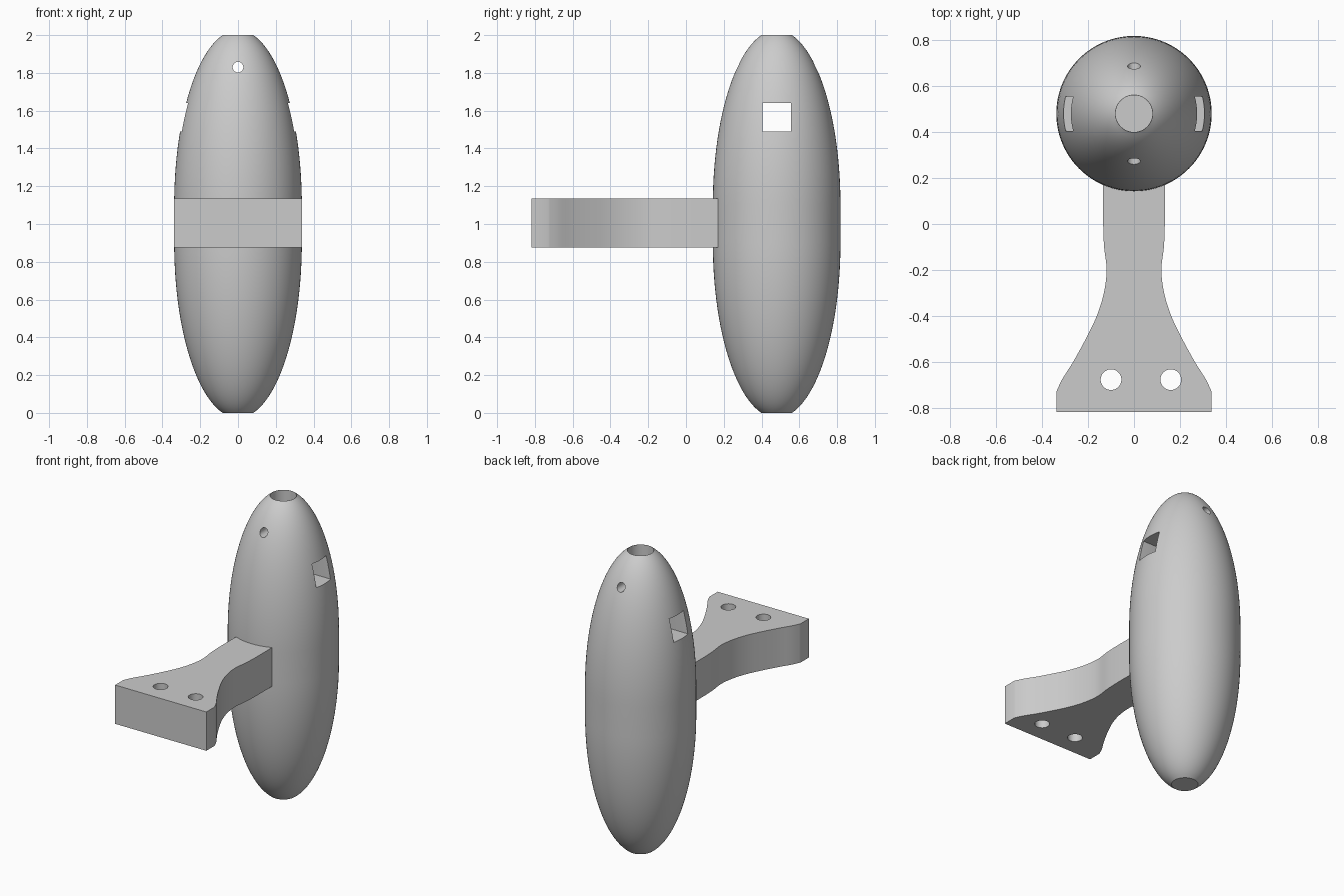
import bpy
import bmesh
import math

old = bpy.data.objects.get("Cube")
if old:
    bpy.data.objects.remove(old)

grey = bpy.data.materials.new("plain grey")
grey.use_nodes = True
grey.diffuse_color = (0.6, 0.6, 0.6, 1)
grey.node_tree.nodes["Principled BSDF"].inputs["Base Color"].default_value = (0.6, 0.6, 0.6, 1)

BODY_Y = 0.48


def finish(bm, name):
    bmesh.ops.recalc_face_normals(bm, faces=bm.faces)
    mesh = bpy.data.meshes.new(name)
    bm.to_mesh(mesh)
    bm.free()
    mesh.materials.append(grey)
    obj = bpy.data.objects.new(name, mesh)
    bpy.context.collection.objects.link(obj)
    return obj


def cylinder(name, radius, depth, location, rotation=(0, 0, 0)):
    bm = bmesh.new()
    bmesh.ops.create_cone(bm, cap_ends=True, segments=48, radius1=radius, radius2=radius, depth=depth)
    obj = finish(bm, name)
    obj.location, obj.rotation_euler = location, rotation
    return obj


def box(name, size, location):
    bm = bmesh.new()
    bmesh.ops.create_cube(bm, size=1)
    bmesh.ops.scale(bm, vec=size, verts=bm.verts)
    obj = finish(bm, name)
    obj.location = location
    return obj


def cut(target, cutters):
    """Subtract the cutters, bake the result and remove them."""
    for cutter in cutters:
        mod = target.modifiers.new("cut", "BOOLEAN")
        mod.operation, mod.solver, mod.object = "DIFFERENCE", "EXACT", cutter
        cutter.hide_render = True
    bpy.context.view_layer.update()
    baked = bpy.data.meshes.new_from_object(
        target.evaluated_get(bpy.context.evaluated_depsgraph_get()))
    target.modifiers.clear()
    target.data = baked
    for cutter in cutters:
        bpy.data.objects.remove(cutter)


def smooth(obj):
    bpy.ops.object.select_all(action="DESELECT")
    obj.select_set(True)
    bpy.context.view_layer.objects.active = obj
    bpy.ops.object.shade_smooth_by_angle(angle=math.radians(25))


# Spindle body: short straight waist with elliptical ends, cut flat at the tips
RADIUS, WAIST, REACH, STEPS, SIDES = 0.338, 0.1, 0.927, 24, 96
end = math.asin(0.9 / REACH)
half = [(RADIUS * math.cos(end * i / STEPS), WAIST + REACH * math.sin(end * i / STEPS))
        for i in range(STEPS + 1)]
profile = [(r, 1 - h) for r, h in reversed(half)] + [(r, 1 + h) for r, h in half]
bm = bmesh.new()
rings = [[bm.verts.new((r * math.cos(math.tau * s / SIDES), r * math.sin(math.tau * s / SIDES), z))
          for s in range(SIDES)] for r, z in profile]
for low, high in zip(rings, rings[1:]):
    for s in range(SIDES):
        t = (s + 1) % SIDES
        bm.faces.new((low[s], low[t], high[t], high[s]))
bm.faces.new(rings[0])
bm.faces.new(rings[-1])
body = finish(bm, "spindle_body")
body.location.y = BODY_Y

# Top bore down to the window floor, side-to-side window, front-to-back pin hole
cut(body, [
    box("window_cutter", (1, 0.15, 0.15), (0, BODY_Y, 1.565)),
    cylinder("bore_cutter", 0.08, 0.61, (0, BODY_Y, 1.795)),
    cylinder("pin_cutter", 0.028, 1, (0, BODY_Y, 1.83), (math.pi / 2, 0, 0)),
])
smooth(body)

# Flared mounting arm: mirrored outline with a smooth flank, extruded upwards
knots = [(0.338, -0.73), (0.312, -0.675), (0.265, -0.6), (0.21, -0.5), (0.162, -0.4),
         (0.131, -0.3), (0.119, -0.2), (0.13, -0.1), (0.134, 0.0), (0.134, 0.1)]


def spline(points, steps=4):
    out = []
    for i in range(len(points) - 1):
        a, b, c, d = (points[max(0, min(len(points) - 1, i + k))] for k in (-1, 0, 1, 2))
        for j in range(steps):
            t = j / steps
            out.append(tuple(q + t * (r - p) / 2 + t * t * (p - 2.5 * q + 2 * r - s / 2)
                             + t ** 3 * (1.5 * (q - r) + (s - p) / 2)
                             for p, q, r, s in zip(a, b, c, d)))
    return out + [points[-1]]


flank = [(0.338, -0.818)] + spline(knots) + [(0.134, 0.3)]
outline = flank + [(-x, y) for x, y in reversed(flank)]
bm = bmesh.new()
base = bm.faces.new([bm.verts.new((x, y, 0.875)) for x, y in outline])
top = bmesh.ops.extrude_face_region(bm, geom=[base])["geom"]
bmesh.ops.translate(bm, vec=(0, 0, 0.26), verts=[v for v in top if isinstance(v, bmesh.types.BMVert)])
arm = finish(bm, "mounting_arm")

# Two screw holes
cut(arm, [cylinder("screw_cutter", 0.045, 1, (x, -0.677, 1)) for x in (-0.1, 0.16)])
smooth(arm)
